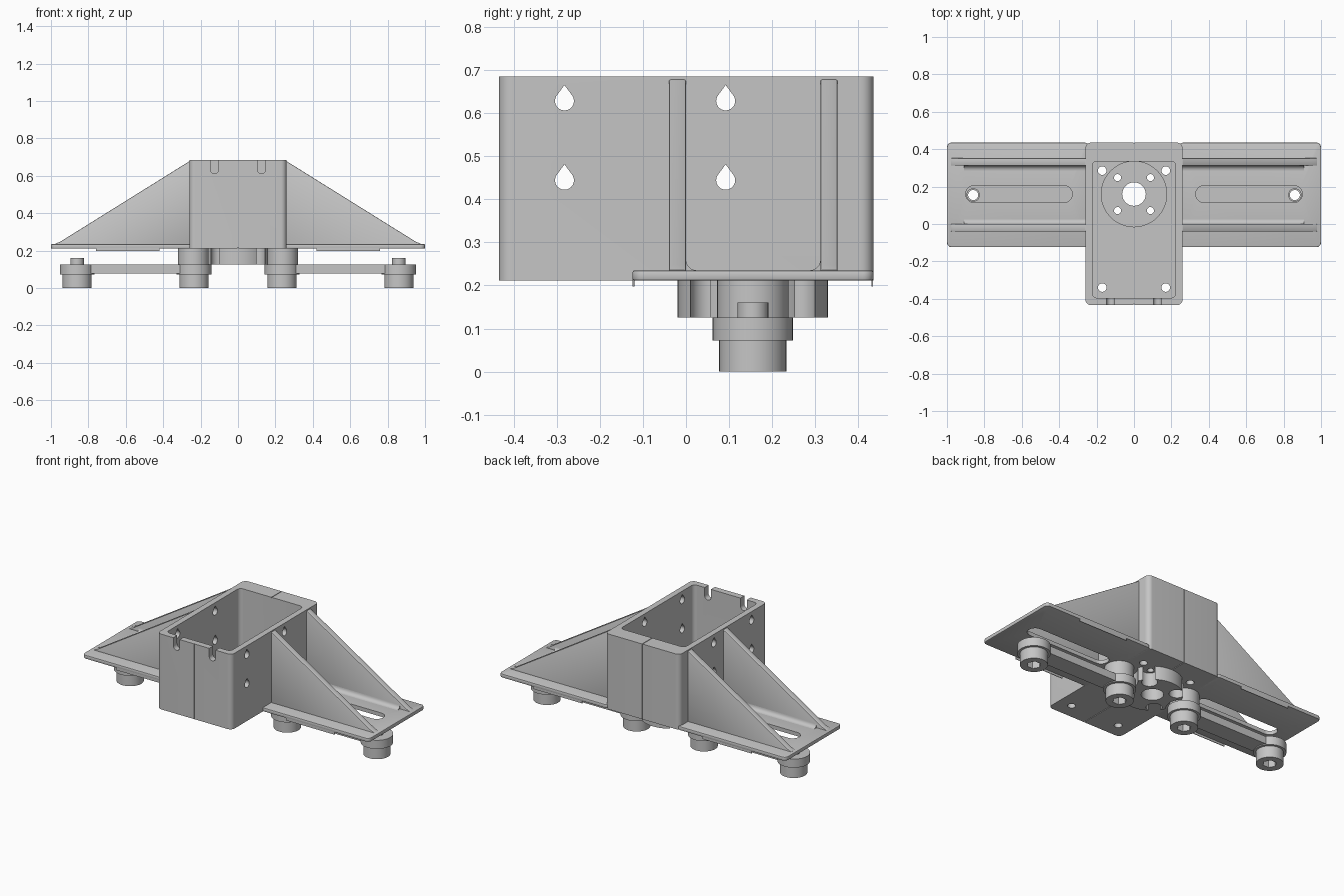
import bpy, bmesh, math

if "Cube" in bpy.data.objects:
    bpy.data.objects.remove(bpy.data.objects["Cube"], do_unlink=True)

GREY = (0.56, 0.56, 0.56, 1)
grey = bpy.data.materials.new("light grey")
grey.use_nodes = True
grey.diffuse_color = GREY
grey.node_tree.nodes["Principled BSDF"].inputs["Base Color"].default_value = GREY


def rounded(u0, u1, v0, v1, r, n=8):
    """Outline of a rectangle with rounded corners."""
    pts = []
    for k, (u, v) in enumerate([(u1 - r, v1 - r), (u0 + r, v1 - r), (u0 + r, v0 + r), (u1 - r, v0 + r)]):
        for i in range(n + 1):
            a = (k + i / n) * math.pi / 2
            pts.append((u + r * math.cos(a), v + r * math.sin(a)))
    return pts


def circle(u, v, r, n=32):
    return [(u + r * math.cos(2 * math.pi * i / n), v + r * math.sin(2 * math.pi * i / n)) for i in range(n)]


def prism(name, outline, a, b, axis="z"):
    """Extrude an outline from a to b along an axis."""
    place = {"x": lambda u, v, w: (w, u, v), "y": lambda u, v, w: (u, w, v), "z": lambda u, v, w: (u, v, w)}[axis]
    bm = bmesh.new()
    low = [bm.verts.new(place(u, v, a)) for u, v in outline]
    top = [bm.verts.new(place(u, v, b)) for u, v in outline]
    bmesh.ops.remove_doubles(bm, verts=bm.verts[:], dist=1e-6)
    low = [v for v in low if v.is_valid]
    top = [v for v in top if v.is_valid]
    bm.faces.new(low)
    bm.faces.new(top)
    for i in range(len(low)):
        j = (i + 1) % len(low)
        bm.faces.new((low[i], low[j], top[j], top[i]))
    bmesh.ops.recalc_face_normals(bm, faces=bm.faces[:])
    mesh = bpy.data.meshes.new(name)
    bm.to_mesh(mesh)
    bm.free()
    mesh.materials.append(grey)
    obj = bpy.data.objects.new(name, mesh)
    bpy.context.collection.objects.link(obj)
    return obj


def activate(obj):
    bpy.ops.object.select_all(action="DESELECT")
    obj.select_set(True)
    bpy.context.view_layer.objects.active = obj


def combine(obj, outline, a, b, axis="z", mode="DIFFERENCE"):
    """Cut an extruded outline from a part, or join it on."""
    tool = prism("cutter", outline, a, b, axis)
    tool.hide_render = True
    activate(obj)
    mod = obj.modifiers.new("cut", "BOOLEAN")
    mod.operation, mod.solver, mod.object = mode, "EXACT", tool
    bpy.ops.object.modifier_apply(modifier=mod.name)
    bpy.data.objects.remove(tool, do_unlink=True)


def soften(obj, width):
    activate(obj)
    bevel = obj.modifiers.new("soft edge", "BEVEL")
    bevel.width, bevel.segments = width, 2
    bpy.ops.object.modifier_apply(modifier=bevel.name)


CY, PY = 0.16, 0.155          # box hole centre, pivot line
BASE, DECK, TOP = 0.211, 0.235, 0.685
SIGNS = [(sx, sy) for sx in (-1, 1) for sy in (-1, 1)]

# Box housing, open at the top with a thick back wall
box = prism("box_housing", rounded(-0.26, 0.26, -0.434, 0.435, 0.03), BASE, TOP)
combine(box, rounded(-0.223, 0.223, -0.395, 0.335, 0.025), DECK + 0.01, 1)
combine(box, circle(0, CY, 0.175, 48), DECK, 0.3)
combine(box, circle(0, CY, 0.063), 0.1, 0.3)
for sx, sy in SIGNS:
    combine(box, circle(sx * 0.088, CY + sy * 0.088, 0.019, 20), 0.1, 0.3)
for x in (-0.17, 0.17):
    for y in (-0.34, 0.285):
        combine(box, circle(x, y, 0.023, 20), 0.1, 0.3)
    # U notches in the front wall
    s = math.copysign(0.125, x)
    combine(box, rounded(s - 0.022, s + 0.022, 0.612, 0.8, 0.0219), -0.5, -0.37, "y")
# Teardrop holes through both side walls
for y in (-0.282, 0.092):
    for z in (0.447, 0.631):
        arc = [(y + 0.022 * math.cos(math.radians(a)), z - 0.003 + 0.022 * math.sin(math.radians(a)))
               for a in range(150, 391, 15)]
        combine(box, arc + [(y, z + 0.034)], -0.5, 0.5, "x")
# Centre seam around the outside
seam = [(-0.002, 0), (0.002, 0), (0.002, 1), (-0.002, 1)]
combine(box, seam, -0.5, -0.429, "y")
combine(box, seam, 0.43, 0.5, "y")
combine(box, rounded(-0.002, 0.002, -0.5, 0.5, 0.001), 0.1, BASE + 0.005)
combine(box, rounded(-0.002, 0.002, 0.3, 0.5, 0.001), TOP - 0.005, 0.8)

parts = [box]
for s, side in ((1, "left"), (-1, "right")):
    def span(a, b):
        return min(s * a, s * b), max(s * a, s * b)

    # Wing plate with a long slot
    plate = prism(side + "_wing_plate", rounded(*span(0.24, 1.0), -0.124, 0.435, 0.025), BASE, DECK)
    soften(plate, 0.005)
    combine(plate, rounded(*span(0.33, 0.9), CY - 0.045, CY + 0.045, 0.0449), 0.1, 0.3)
    parts.append(plate)

    # Triangular gussets and the coves at their inner feet
    for label, y0, y1, foot, d in (("front", -0.04, 0.0, 0.0, 1), ("back", 0.312, 0.352, 0.312, -1)):
        tri = [(s * 0.25, DECK - 0.01), (s * 0.98, DECK - 0.01), (s * 0.98, DECK + 0.001),
               (s * 0.95, 0.248), (s * 0.26, 0.678), (s * 0.25, 0.678)]
        rib = prism(f"{side}_{label}_gusset", tri, y0, y1, "y")
        soften(rib, 0.004)
        arc = [(foot + d * 0.025 * (1 - math.sin(t)), DECK + 0.025 * (1 - math.cos(t)))
               for t in (i * math.pi / 12 for i in range(7))]
        cove = prism(f"{side}_{label}_cove", arc + [(foot - d * 0.005, DECK + 0.025), (foot - d * 0.005, DECK - 0.005),
                                                 (foot + d * 0.025, DECK - 0.005)], *span(0.25, 0.91), "x")
        parts += [rib, cove]

    # Thin lips below the long edges
    for label, y in (("front", -0.124), ("back", 0.43)):
        parts.append(prism(f"{side}_{label}_lip", rounded(*span(0.42, 0.76), y, y + 0.004, 0.001), 0.198, BASE + 0.008))

    # Swinging arm with round ends
    arm = prism(side + "_arm", circle(s * 0.235, PY, 0.093, 40), 0.072, 0.126)
    combine(arm, circle(s * 0.86, PY, 0.093, 40), 0.072, 0.126, mode="UNION")
    combine(arm, rounded(*span(0.235, 0.86), PY - 0.055, PY + 0.055, 0.01), 0.078, 0.125, mode="UNION")
    combine(arm, circle(s * 0.86, PY, 0.027, 24), 0, 0.3)
    parts.append(arm)

    # Feet with hexagon sockets, the outer ones drilled through
    for label, x in (("inner", 0.235), ("outer", 0.86)):
        foot = prism(f"{side}_{label}_foot", circle(s * x, PY, 0.078, 40), 0, 0.074)
        combine(foot, circle(s * x, PY, 0.04, 6), -0.1, 0.05)
        if label == "outer":
            combine(foot, circle(s * x, PY, 0.027, 24), 0, 0.3)
        parts.append(foot)
    stud = prism(side + "_stud", circle(s * 0.86, PY, 0.036, 24), 0.12, 0.16)
    combine(stud, circle(s * 0.86, PY, 0.027, 24), 0, 0.3)
    parts.append(stud)

    # Pivot boss between the arm and the underside
    parts.append(prism(side + "_pivot_boss", circle(s * 0.238, PY, 0.083, 40), 0.124, BASE + 0.005))

# Hub under the box, waisted beside the pivots and notched at the screws
hub = prism("hub", circle(0, PY, 0.175, 48), 0.126, BASE + 0.005)
combine(hub, circle(0, CY, 0.063), 0, 0.3)
for s in (-1, 1):
    combine(hub, circle(s * 0.238, PY, 0.105, 40), 0, 0.3)
for sx, sy in SIGNS:
    combine(hub, circle(sx * 0.1, PY + sy * 0.1, 0.045, 32), 0, 0.3)
parts.append(hub)

for part in parts:
    activate(part)
    bpy.ops.object.shade_smooth_by_angle(angle=math.radians(32))
